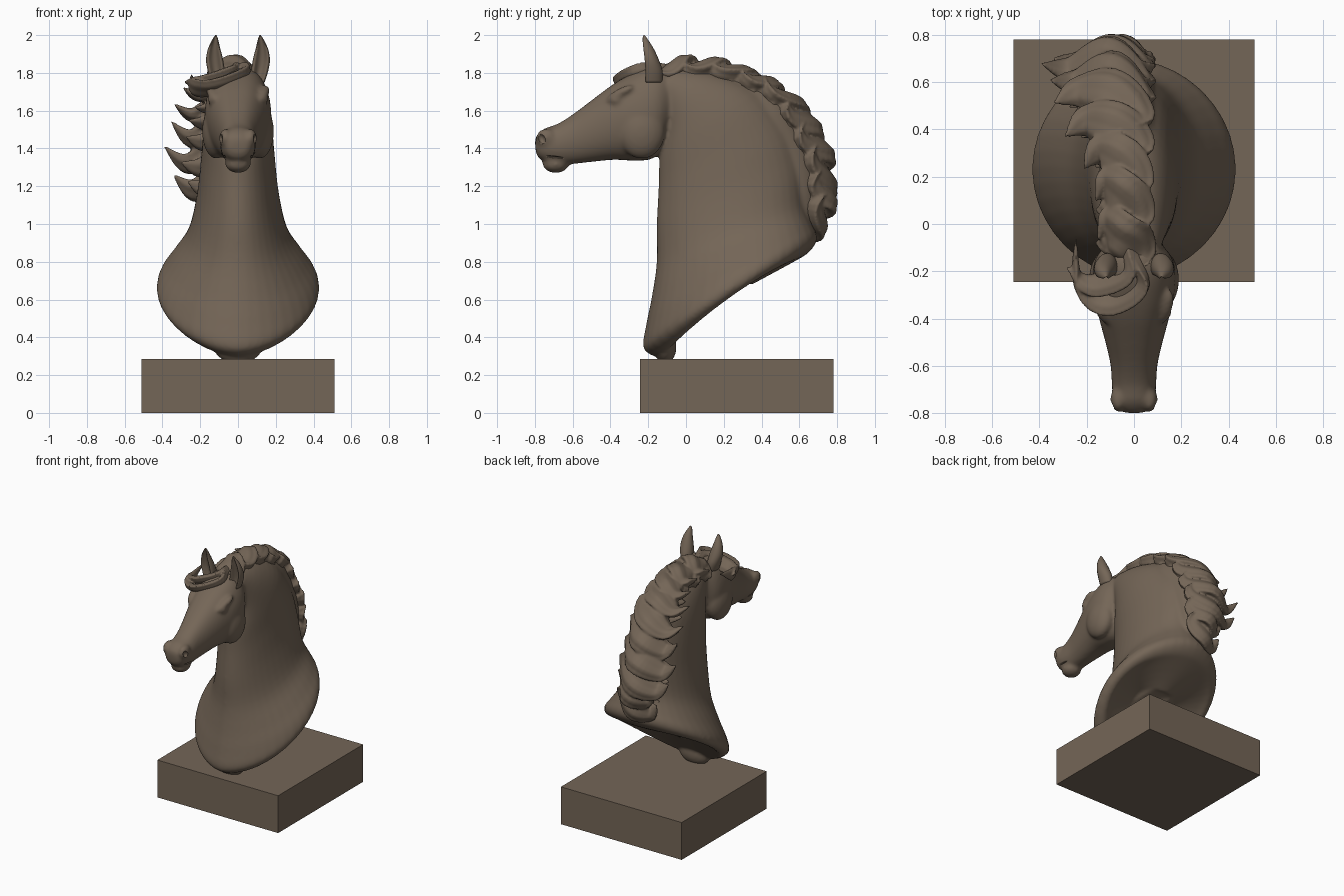
import bpy, bmesh, math, random
from mathutils import Vector, Matrix

if "Cube" in bpy.data.objects:
    bpy.data.objects.remove(bpy.data.objects["Cube"])

random.seed(7)
stone = bpy.data.materials.new("brown stone")
stone.diffuse_color = (0.175, 0.132, 0.095, 1)
stone.use_nodes = True
stone.node_tree.nodes["Principled BSDF"].inputs["Base Color"].default_value = stone.diffuse_color
X = Vector((1, 0, 0))


def smooth(pts, k):
    """Catmull-Rom resampling of tuples of any length."""
    out, n = [], len(pts)
    for i in range(n - 1):
        a, b, c, d = pts[max(i - 1, 0)], pts[i], pts[i + 1], pts[min(i + 2, n - 1)]
        for j in range(k):
            t = j / k
            out.append(tuple(0.5 * (2 * q + (r - p) * t + (2 * p - 5 * q + 4 * r - s) * t * t
                             + (3 * q - p - 3 * r + s) * t ** 3) for p, q, r, s in zip(a, b, c, d)))
    return out + [tuple(pts[-1])]


def loft(bm, rings):
    vs = [[bm.verts.new(p) for p in r] for r in rings]
    for a, b in zip(vs, vs[1:]):
        for i in range(len(a)):
            j = (i + 1) % len(a)
            bm.faces.new((a[i], a[j], b[j], b[i]))
    bm.faces.new(vs[0][::-1])
    bm.faces.new(vs[-1])


def section(py, pz, qy, qz, w, bow=0, power=1.0, n=40):
    """Oval ring through two points of the side profile, w wide each side."""
    ring = []
    for i in range(n):
        a = 2 * math.pi * i / n
        s, c = math.sin(a), (1 - math.cos(a)) / 2
        x = math.copysign(abs(s) ** power, s) * w
        ring.append(Vector((x, py + (qy - py) * c, pz + (qz - pz) * c + bow * s * s)))
    return ring


def blob(bm, loc, size, rx=0, rz=0):
    m = (Matrix.Translation(loc) @ Matrix.Rotation(rz, 4, 'Z') @ Matrix.Rotation(rx, 4, 'X')
         @ Matrix.Diagonal((*size, 1)))
    bmesh.ops.create_uvsphere(bm, u_segments=24, v_segments=14, radius=1, matrix=m)


def lock(bm, pts, radii, wide, thick=0.5, n=24):
    """Tapered flattened strand of hair; wide = direction of its broad side."""
    path = smooth([(*p, r) for p, r in zip(pts, radii)], 7)
    rings = []
    for i, p in enumerate(path):
        t = Vector(path[min(i + 1, len(path) - 1)][:3]) - Vector(path[max(i - 1, 0)][:3])
        t.normalize()
        u = (wide - t * wide.dot(t)).normalized()
        v = t.cross(u)
        r = max(p[3], 0.003)
        ring = []
        for k in range(n):
            a = 2 * math.pi * k / n
            groove = 1 + 0.07 * math.cos(6 * a)
            ring.append(Vector(p[:3]) + (u * math.cos(a) + v * math.sin(a) * thick) * r * groove)
        rings.append(ring)
    loft(bm, rings)


def make(name, bm, is_smooth=True):
    bmesh.ops.recalc_face_normals(bm, faces=bm.faces)
    me = bpy.data.meshes.new(name)
    bm.to_mesh(me)
    bm.free()
    me.materials.append(stone)
    for p in me.polygons:
        p.use_smooth = is_smooth
    ob = bpy.data.objects.new(name, me)
    bpy.context.collection.objects.link(ob)
    return ob


def fuse(ob, voxel, steps):
    rm = ob.modifiers.new("merge", 'REMESH')
    rm.mode, rm.voxel_size, rm.use_smooth_shade = 'VOXEL', voxel, True
    sm = ob.modifiers.new("soften", 'SMOOTH')
    sm.factor, sm.iterations = 0.5, steps


# plinth
bm = bmesh.new()
bmesh.ops.create_cube(bm, size=1, matrix=Matrix.Translation((0, 0.268, 0.1425)) @ Matrix.Diagonal((1.02, 1.025, 0.285, 1)))
make("plinth", bm, False)

# neck and chest, from the underside over the rim to the poll
bm = bmesh.new()
neck = [(0.05, 0.51, 0.35, 0.68, 0.15, 0.06, 1), (-0.07, 0.37, 0.58, 0.805, 0.33, 0.06, 1.1),
        (-0.14, 0.30, 0.65, 0.85, 0.39, 0.05, 1.12), (-0.225, 0.34, 0.69, 0.905, 0.43, 0.025, 1.12),
        (-0.21, 0.47, 0.69, 0.95, 0.415, 0.01, 1.1), (-0.18, 0.62, 0.67, 0.995, 0.35, 0.01, 1.05),
        (-0.155, 0.80, 0.63, 1.10, 0.265, 0, 1), (-0.155, 1.0, 0.61, 1.29, 0.218, 0, 1),
        (-0.145, 1.2, 0.54, 1.50, 0.195, 0, 1), (-0.14, 1.36, 0.38, 1.70, 0.178, 0, 1),
        (-0.12, 1.5, 0.15, 1.80, 0.15, 0, 1), (-0.14, 1.65, -0.06, 1.83, 0.11, 0, 1)]
loft(bm, [section(*s) for s in smooth(neck, 4)])
blob(bm, (0, -0.11, 0.35), (0.13, 0.06, 0.09))

# head, from the poll to the muzzle
head = [(-0.05, 1.79, -0.09, 1.48, 0.10), (-0.14, 1.83, -0.125, 1.40, 0.155),
        (-0.22, 1.825, -0.18, 1.345, 0.175), (-0.31, 1.785, -0.27, 1.335, 0.172),
        (-0.40, 1.73, -0.38, 1.34, 0.15), (-0.50, 1.655, -0.49, 1.33, 0.122),
        (-0.60, 1.58, -0.58, 1.32, 0.1), (-0.68, 1.53, -0.66, 1.315, 0.094),
        (-0.75, 1.505, -0.72, 1.325, 0.088), (-0.79, 1.47, -0.775, 1.345, 0.065),
        (-0.80, 1.44, -0.795, 1.38, 0.035)]
loft(bm, [section(*s, power=0.8) for s in smooth(head, 4)])
blob(bm, (0, -0.69, 1.318), (0.068, 0.07, 0.048))
for s in (-1, 1):
    blob(bm, (s * 0.115, -0.235, 1.49), (0.075, 0.125, 0.145))                 # cheek
    blob(bm, (s * 0.132, -0.35, 1.69), (0.032, 0.085, 0.026), 0.5, -s * 0.25)  # brow
    blob(bm, (s * 0.136, -0.37, 1.655), (0.024, 0.034, 0.024))                 # eye
    blob(bm, (s * 0.105, -0.44, 1.53), (0.024, 0.17, 0.024), 0.3, -s * 0.25)   # cheek bone
    blob(bm, (s * 0.066, -0.74, 1.455), (0.034, 0.055, 0.05))                  # nostril flare

# crest ridge under the mane
crest = smooth([(-0.15, 1.785), (0.02, 1.805), (0.2, 1.79), (0.37, 1.735), (0.51, 1.64),
                (0.60, 1.49), (0.665, 1.34), (0.69, 1.2), (0.68, 1.07), (0.645, 0.96)], 10)
last = len(crest) - 1


def crest_frame(i):
    a, b = crest[max(i - 1, 0)], crest[min(i + 1, last)]
    t = Vector((0, b[0] - a[0], b[1] - a[1])).normalized()
    return Vector((0, *crest[i])), t, Vector((0, -t.z, t.y))


rings = []
for i in range(last + 1):
    p, t, out = crest_frame(i)
    bulge = math.sin(math.pi * i / last)
    deep, w = 0.04 + 0.13 * bulge ** 0.7, 0.05 + 0.065 * bulge ** 0.5
    mid = p - X * 0.02 - out * (deep - 0.01)
    rings.append([mid + X * w * math.cos(k * math.pi / 12) + out * deep * math.sin(k * math.pi / 12)
                  for k in range(24)])
loft(bm, rings)
body = make("neck_and_head", bm)
fuse(body, 0.011, 10)

# cutters for nostrils and mouth line
bm = bmesh.new()
for s in (-1, 1):
    blob(bm, (s * 0.102, -0.765, 1.45), (0.028, 0.02, 0.03), 0.4)
    blob(bm, (s * 0.09, -0.70, 1.355), (0.03, 0.07, 0.006), -0.1)
cutter = make("nostril_mouth_cutter", bm)
cutter.hide_render = True
cutter.display_type = 'WIRE'
bo = body.modifiers.new("carve", 'BOOLEAN')
bo.operation, bo.object = 'DIFFERENCE', cutter

# ears: tapered shells with a hollow front
for s, name in ((-1, "left_ear"), (1, "right_ear")):
    bm = bmesh.new()
    rings = []
    for x, y, z, w, d in smooth([(0.105, -0.18, 1.75, 0.036, 0.055), (0.115, -0.18, 1.81, 0.045, 0.056),
                                 (0.124, -0.19, 1.87, 0.045, 0.046), (0.126, -0.205, 1.93, 0.032, 0.033),
                                 (0.12, -0.22, 1.98, 0.014, 0.016), (0.117, -0.223, 2.0, 0.003, 0.003)], 4):
        ring = []
        for i in range(28):
            a = 2 * math.pi * i / 28
            c = math.cos(a)
            dy = d * (c if c > -0.7 else -0.7 - (0.7 + c) * 2)
            ring.append(Vector((s * (x + w * math.sin(a)), y + dy, z)))
        rings.append(ring)
    loft(bm, rings)
    make(name, bm)

# mane: broad locks that leave the crest, sweep to the left side and curl at the tip
bm = bmesh.new()
count = 10
for i in range(count):
    f = i / (count - 1)
    p, t, out = crest_frame(int(4 + f * (last - 15)))
    reach = 0.18 + 0.22 * math.sin(math.pi * min(f * 0.75, 1)) ** 1.5 + random.uniform(-0.05, 0.02)
    if f > 0.85:
        reach *= 0.7
    low, flare = random.uniform(0.05, 0.09), random.uniform(-0.01, 0.03) + 0.04 * f * (f < 0.9)
    lock(bm, [p + X * 0.0 - t * 0.18 - out * 0.05, p + X * 0.005 - t * 0.04 - out * 0.015,
              p - X * reach * 0.3 + t * low + out * flare,
              p - X * reach * 0.7 + t * (low + 0.04) - out * 0.025,
              p - X * reach + t * (low - 0.03) + out * (flare - 0.02)],
         [0.045, 0.09, 0.11, 0.07, 0.006], t + out * 0.35, 0.5)
    # lower layer lying against the side of the neck
    lock(bm, [p - out * 0.07 - t * 0.04, p - X * 0.09 - out * 0.04 + t * 0.05,
              p - X * reach * 0.5 - out * 0.09 + t * 0.10,
              p - X * reach * 0.78 - out * 0.11 + t * 0.06],
         [0.06, 0.085, 0.06, 0.006], t, 0.5)
fuse(make("mane", bm), 0.008, 2)

# forelock swept round over the left brow
bm = bmesh.new()
lock(bm, [(0.0, -0.10, 1.79), (0.03, -0.24, 1.785), (-0.07, -0.32, 1.745), (-0.17, -0.31, 1.72),
          (-0.24, -0.22, 1.73), (-0.245, -0.06, 1.79)], [0.05, 0.07, 0.07, 0.065, 0.05, 0.006],
     Vector((0.1, -0.75, 0.5)), 0.4)
lock(bm, [(-0.03, -0.08, 1.79), (-0.03, -0.20, 1.80), (-0.12, -0.25, 1.77), (-0.2, -0.25, 1.75),
          (-0.285, -0.18, 1.75)], [0.05, 0.06, 0.06, 0.05, 0.006], Vector((0.1, -0.75, 0.5)), 0.45)
fuse(make("forelock", bm), 0.007, 2)
